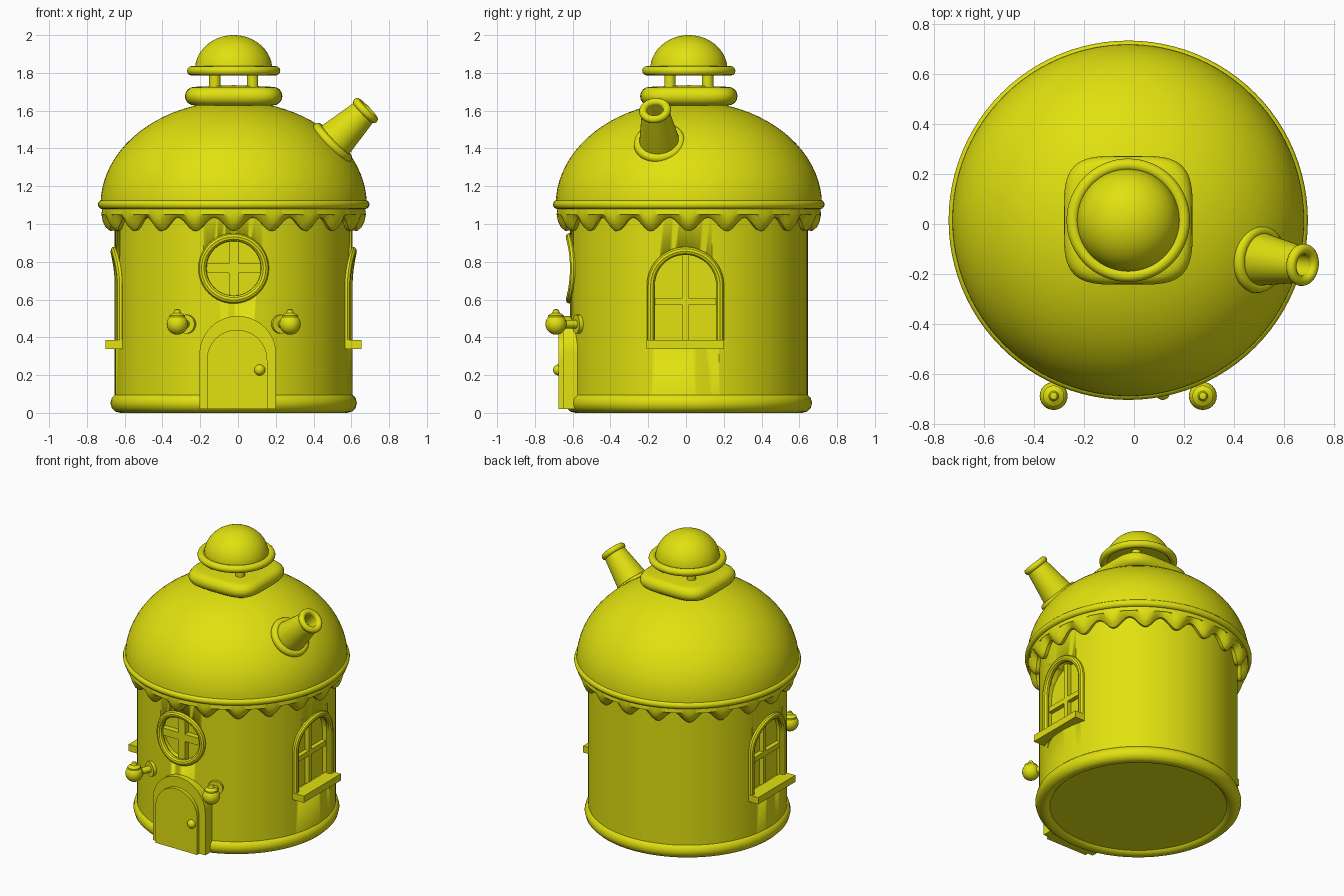
import bpy, bmesh
from math import sin, cos, pi, sqrt, radians
from mathutils import Matrix, Vector

if "Cube" in bpy.data.objects:
    bpy.data.objects.remove(bpy.data.objects["Cube"])

CENTRE = Vector((-0.023, 0.015, 0))   # axis of the round house
WALL = 0.63

yellow = bpy.data.materials.new("yellow")
yellow.use_nodes = True
yellow.diffuse_color = (0.75, 0.75, 0.005, 1)
yellow.node_tree.nodes["Principled BSDF"].inputs["Base Color"].default_value = (0.75, 0.75, 0.005, 1)


def finish(obj, smooth=True):
    obj.location = CENTRE
    obj.data.materials.append(yellow)
    bpy.ops.object.select_all(action='DESELECT')
    bpy.context.view_layer.objects.active = obj
    obj.select_set(True)
    if obj.type == 'CURVE':
        bpy.ops.object.convert(target='MESH')
    if smooth:
        bpy.ops.object.shade_smooth_by_angle(angle=radians(35))
    return bpy.context.object


def make(name, bm, smooth=True):
    bmesh.ops.remove_doubles(bm, verts=bm.verts, dist=1e-5)
    bmesh.ops.recalc_face_normals(bm, faces=bm.faces)
    mesh = bpy.data.meshes.new(name)
    bm.to_mesh(mesh)
    bm.free()
    obj = bpy.data.objects.new(name, mesh)
    bpy.context.collection.objects.link(obj)
    return finish(obj, smooth)


def lathe(name, section, matrix=Matrix(), steps=64, closed=False):
    """Turn (radius, height) points; section may be a function of the angle."""
    bm = bmesh.new()
    rows = []
    for i in range(steps):
        a = 2 * pi * i / steps
        pts = section(a) if callable(section) else section
        rows.append([bm.verts.new(matrix @ Vector((r * cos(a), r * sin(a), z))) for r, z in pts])
    n = len(rows[0])
    for i in range(steps):
        a, b = rows[i], rows[(i + 1) % steps]
        for j in range(n if closed else n - 1):
            k = (j + 1) % n
            bm.faces.new((a[j], b[j], b[k], a[k]))
    bmesh.ops.dissolve_degenerate(bm, dist=1e-6, edges=bm.edges)
    return make(name, bm)


def ring(name, major, minor, z, matrix=Matrix(), steps=64):
    pts = [(major + minor * cos(2 * pi * k / 12), z + minor * sin(2 * pi * k / 12)) for k in range(12)]
    return lathe(name, pts, matrix, steps, closed=True)


def dome(radius, height, z):
    return [(radius * cos(pi / 2 * k / 20), z + height * sin(pi / 2 * k / 20)) for k in range(21)]


def rod(name, radius, length, matrix, steps=20):
    return lathe(name, [(0, 0), (radius, 0), (radius, length), (0, length)], matrix, steps)


def ball(name, radius, centre):
    bm = bmesh.new()
    bmesh.ops.create_uvsphere(bm, u_segments=24, v_segments=14, radius=radius,
                              matrix=Matrix.Translation(centre))
    return make(name, bm)


def box(name, u, r, z, size, turn=0):
    """Box at sideways offset u and distance r in front of the axis."""
    bm = bmesh.new()
    bmesh.ops.create_cube(bm, size=1, matrix=Matrix.Rotation(turn, 4, 'Z')
                          @ Matrix.Translation((u, -r, z)) @ Matrix.Diagonal((*size, 1)))
    return make(name, bm, False)


def arch(half, bottom, spring, shift=0):
    top = [(shift + half * cos(pi * k / 24), spring + half * sin(pi * k / 24)) for k in range(25)]
    return [(shift + half, bottom)] + top + [(shift - half, bottom)]


def disc(radius, z):
    return [(radius * cos(2 * pi * k / 40), z + radius * sin(2 * pi * k / 40)) for k in range(40)]


def prism(name, outline, r0, r1, turn=0):
    bm = bmesh.new()
    rot = Matrix.Rotation(turn, 4, 'Z')
    face = bm.faces.new([bm.verts.new(rot @ Vector((u, -r0, z))) for u, z in outline])
    new = bmesh.ops.extrude_face_region(bm, geom=[face])["geom"]
    bmesh.ops.translate(bm, vec=rot @ Vector((0, r0 - r1, 0)),
                        verts=[v for v in new if isinstance(v, bmesh.types.BMVert)])
    return make(name, bm)


def wall_tube(name, outline, radius, turn=0, cyclic=False):
    """Round frame that hugs the curved wall."""
    curve = bpy.data.curves.new(name, 'CURVE')
    curve.dimensions = '3D'
    curve.bevel_depth = radius
    curve.bevel_resolution = 3
    curve.use_fill_caps = True
    spline = curve.splines.new('POLY')
    spline.points.add(len(outline) - 1)
    rot = Matrix.Rotation(turn, 4, 'Z')
    for p, (u, z) in zip(spline.points, outline):
        p.co = (*(rot @ Vector((u, -sqrt(WALL ** 2 - u * u), z))), 1)
    spline.use_cyclic_u = cyclic
    obj = bpy.data.objects.new(name, curve)
    bpy.context.collection.objects.link(obj)
    return finish(obj)


def cut(target, cutter):
    mod = target.modifiers.new("opening", 'BOOLEAN')
    mod.operation = 'DIFFERENCE'
    mod.solver = 'EXACT'
    mod.object = cutter
    bpy.context.view_layer.objects.active = target
    bpy.ops.object.modifier_apply(modifier=mod.name)
    bpy.data.objects.remove(cutter)


# Walls and rounded plinth
wall = lathe("wall", [(0, 0.02), (WALL, 0.02), (WALL, 1.1), (0, 1.1)], steps=96)
ring("plinth", 0.6, 0.0525, 0.0525, steps=96)

# Side windows: opening, arched frame, bars and sill
for side, turn, shift in (("right", pi / 2, -0.018), ("left", -pi / 2, 0.018)):
    cut(wall, prism("cutter", arch(0.175, 0.37, 0.675, shift), 0.555, 0.8, turn))
    wall_tube(side + "_window_frame", arch(0.183, 0.36, 0.675, shift), 0.022, turn)
    box(side + "_window_upright", shift, 0.57, 0.61, (0.03, 0.03, 0.5), turn)
    box(side + "_window_crossbar", shift, 0.57, 0.59, (0.34, 0.03, 0.035), turn)
    box(side + "_window_sill", shift, 0.63, 0.363, (0.41, 0.095, 0.047), turn)

# Round front window
cut(wall, prism("cutter", disc(0.16, 0.765), 0.565, 0.8))
wall_tube("round_window_frame", disc(0.165, 0.765), 0.022, cyclic=True)
box("round_window_upright", 0, 0.585, 0.765, (0.05, 0.04, 0.31))
box("round_window_crossbar", 0, 0.585, 0.765, (0.31, 0.04, 0.05))

# Arched front door with a knob
prism("door_frame", arch(0.203, 0.02, 0.31, 0.022), 0.5, 0.665)
prism("door_panel", arch(0.16, 0.02, 0.28, 0.018), 0.5, 0.69)
ball("door_knob", 0.029, (0.138, -0.69, 0.227))

# Wall lamps either side of the door
for side, sign in (("left", 1), ("right", -1)):
    rot = Matrix.Rotation(sign * radians(23), 4, 'Z')
    out = rot @ Matrix.Translation((0, -0.6, 0.47)) @ Matrix.Rotation(pi / 2, 4, 'X')
    rod(side + "_lamp_mount", 0.05, 0.05, out)
    rod(side + "_lamp_arm", 0.022, 0.15, out)
    centre = rot @ Vector((0, -0.764, 0.47))
    ball(side + "_lamp_globe", 0.056, centre)
    lathe(side + "_lamp_cap", [(0, 0.035), (0.042, 0.035), (0.042, 0.046), (0.02, 0.06), (0.014, 0.076), (0, 0.081)],
          Matrix.Translation(centre), 20)

# Domed roof, rim and scalloped frill
lathe("roof", [(0, 1.09)] + dome(0.705, 0.55, 1.1), steps=96)
ring("roof_rim", 0.695, 0.024, 1.103, steps=96)


def frill_section(a):
    low = 0.998 - 0.036 * cos(20 * a)
    return [(0.66, 1.1), (0.695, 1.09), (0.7, 1.05), (0.692, low + 0.05), (0.677, low + 0.02),
            (0.652, low), (0.625, low + 0.006), (0.61, 1.07)]


lathe("roof_frill", frill_section, steps=240, closed=True)


# Pillow-shaped cap of the roof
def cap_section(a):
    k = 1 / (cos(a) ** 4 + sin(a) ** 4) ** 0.25
    edge = [(0.21 + 0.048 * cos(t * pi / 8), 1.677 + 0.049 * sin(t * pi / 8)) for t in range(4, -5, -1)]
    return [(0, 1.735)] + [(r * k, z) for r, z in edge] + [(0, 1.628)]


lathe("roof_cap", cap_section)

# Small lantern dome on four posts
for x in (-0.1, 0.1):
    for y in (-0.1, 0.1):
        rod("lantern_post", 0.03, 0.12, Matrix.Translation((x, y, 1.7)))
ring("lantern_rim", 0.222, 0.025, 1.811)
lathe("lantern_dome", [(0, 1.8), (0.205, 1.8)] + dome(0.205, 0.185, 1.815))

# Slanted chimney with collar and open lip
axis = Vector((0.185, -0.025, 0.18))
chimney = Matrix.Translation((0.523, -0.155, 1.43)) @ axis.to_track_quat('Z', 'Y').to_matrix().to_4x4()
lathe("chimney_body", [(0, -0.08), (0.115, -0.08), (0.108, 0), (0.07, 0.25), (0.045, 0.25), (0.045, 0.1), (0, 0.1)],
      chimney, 40)
ring("chimney_collar", 0.112, 0.025, 0, chimney, 40)
ring("chimney_lip", 0.064, 0.021, 0.245, chimney, 40)
